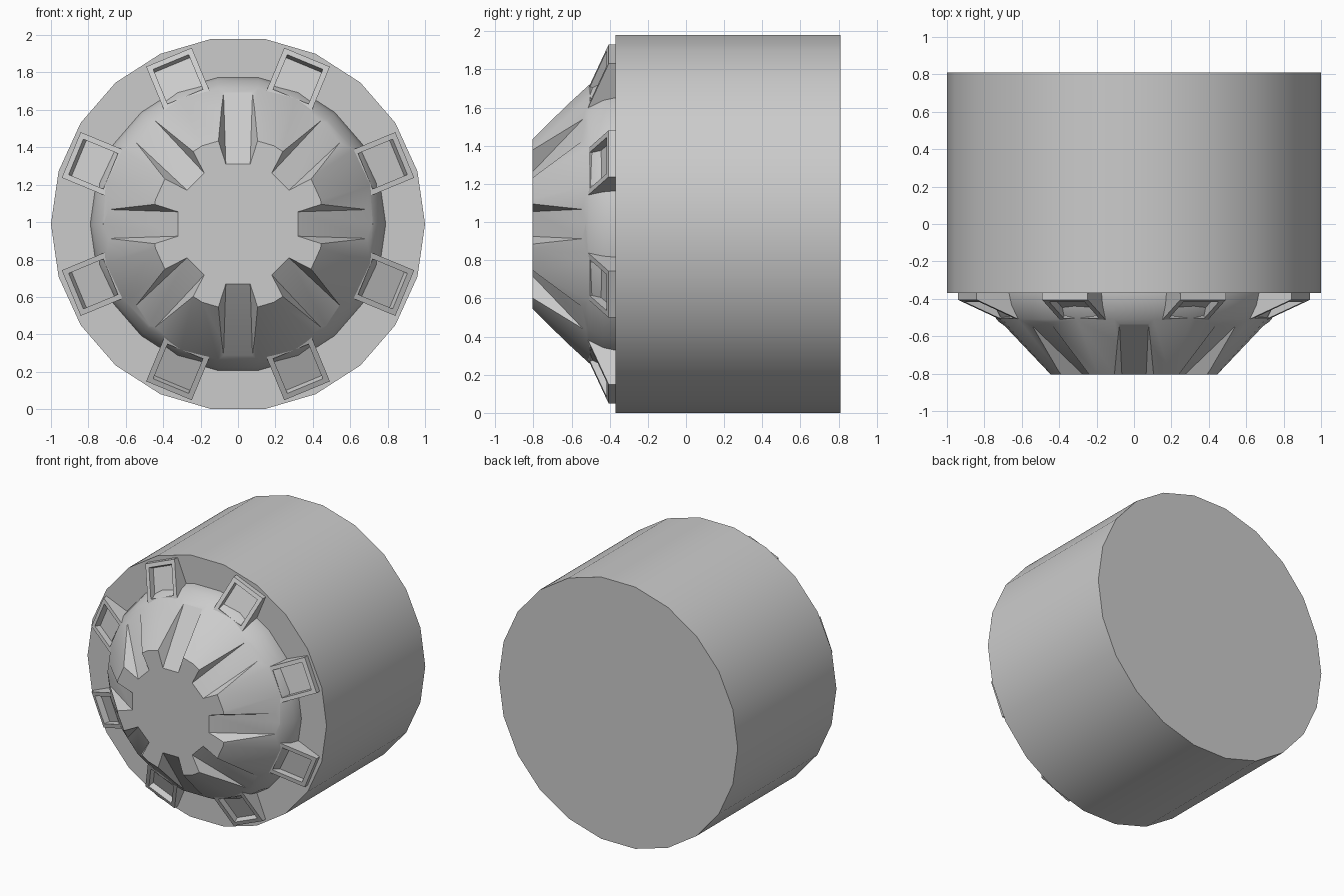
import bpy, bmesh
from math import sin, cos, pi, radians
from mathutils import Vector

if "Cube" in bpy.data.objects:
    bpy.data.objects.remove(bpy.data.objects["Cube"])

SIDES = 22
CZ = 0.99  # height of the main axis


def place(t, r, y, a):
    """Tangent offset, radius and depth, turned to angle a about the y axis."""
    return Vector((r * cos(a) - t * sin(a), y, CZ + r * sin(a) + t * cos(a)))


def finish(bm, name, smooth=None):
    bmesh.ops.recalc_face_normals(bm, faces=bm.faces)
    mesh = bpy.data.meshes.new(name)
    bm.to_mesh(mesh)
    bm.free()
    obj = bpy.data.objects.new(name, mesh)
    bpy.context.collection.objects.link(obj)
    if smooth:
        bpy.ops.object.select_all(action='DESELECT')
        obj.select_set(True)
        bpy.context.view_layer.objects.active = obj
        bpy.ops.object.shade_smooth_by_angle(angle=radians(smooth))
    return obj


def lathe(name, profile):
    """Capped solid of revolution from (radius, y) points."""
    bm = bmesh.new()
    rings = [[bm.verts.new(place(0, r, y, 2 * pi * i / SIDES)) for i in range(SIDES)]
             for r, y in profile]
    for a, b in zip(rings, rings[1:]):
        for i in range(SIDES):
            j = (i + 1) % SIDES
            bm.faces.new((a[i], a[j], b[j], b[i]))
    bm.faces.new(rings[0])
    bm.faces.new(rings[-1])
    return finish(bm, name, 30)


def hexa(bm, lower, upper):
    """Six-sided block from two loops of four points; returns the upper face."""
    lo = [bm.verts.new(p) for p in lower]
    up = [bm.verts.new(p) for p in upper]
    bm.faces.new(lo[::-1])
    for i in range(4):
        j = (i + 1) % 4
        bm.faces.new((lo[i], lo[j], up[j], up[i]))
    return bm.faces.new(up)


# Main drum and domed nose
lathe("drum", [(1.0, 0.81), (1.0, -0.37)])
nose = lathe("nose", [(0.79, -0.35), (0.79, -0.37), (0.775, -0.435),
                      (0.735, -0.51), (0.46, -0.805)])

# Eight tapered grooves cut into the nose
bm = bmesh.new()
inner = Vector((0.065, 0.32, -0.805))
outer = Vector((0.078, 0.72, -0.525))
flare = Vector((0.045, 0.14, 0)) * 3
start = inner + (inner - outer) * 0.3
for k in range(8):
    a = k * pi / 4
    loops = []
    for lift in (Vector(), flare):
        s, e = start + lift, outer + lift
        loops.append([place(-s.x, s.y, s.z, a), place(s.x, s.y, s.z, a),
                      place(e.x, e.y, e.z, a), place(-e.x, e.y, e.z, a)])
    hexa(bm, *loops)
cutter = finish(bm, "groove_cutter")
cut = nose.modifiers.new("grooves", 'BOOLEAN')
cut.operation = 'DIFFERENCE'
cut.solver = 'EXACT'
cut.object = cutter
bpy.ops.object.select_all(action='DESELECT')
nose.select_set(True)
bpy.context.view_layer.objects.active = nose
bpy.ops.object.modifier_apply(modifier=cut.name)
bpy.data.objects.remove(cutter)
bpy.ops.object.shade_smooth_by_angle(angle=radians(30))

# Eight slanted blocks with square recesses around the nose
W = 0.132
for k in range(8):
    a = (k + 0.5) * pi / 4
    bm = bmesh.new()
    face = hexa(bm,
                [place(t, r, -0.36, a) for t, r in ((-W, .73), (W, .73), (W, .965), (-W, .965))],
                [place(t, r, y, a) for t, r, y in ((-W, .71, -.515), (W, .71, -.515),
                                                   (W, .965, -.405), (-W, .965, -.405))])
    bmesh.ops.recalc_face_normals(bm, faces=bm.faces)
    bmesh.ops.inset_region(bm, faces=[face], thickness=0.042)
    normal = face.normal.copy()
    floor = bmesh.ops.extrude_discrete_faces(bm, faces=[face])["faces"][0]
    bmesh.ops.translate(bm, verts=floor.verts, vec=-normal * 0.045)
    finish(bm, f"window_block_{k + 1}")
